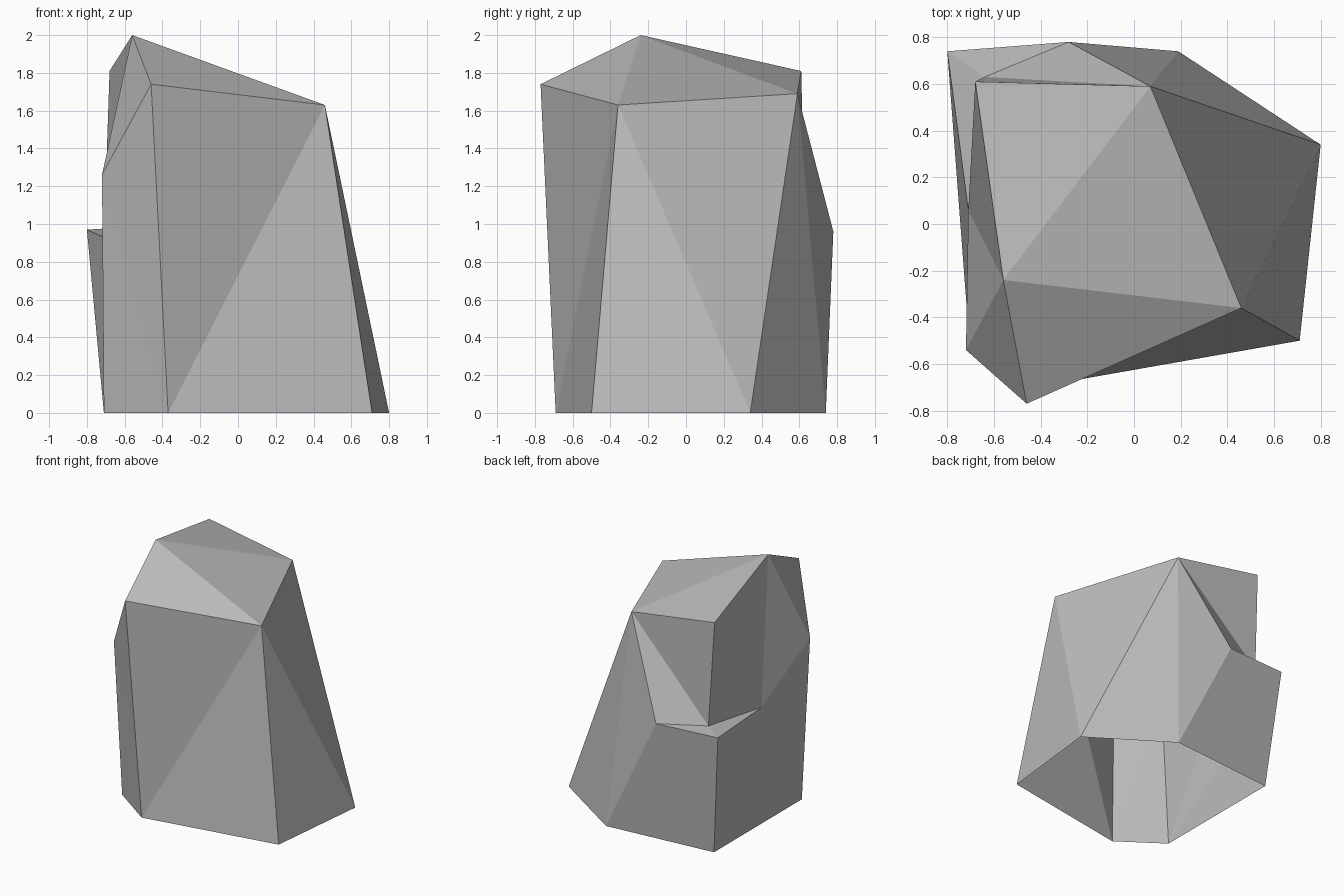
import bpy
import bmesh

cube = bpy.data.objects.get("Cube")
if cube:
    bpy.data.objects.remove(cube, do_unlink=True)


def make_material(name, color):
    mat = bpy.data.materials.new(name)
    mat.use_nodes = True
    mat.diffuse_color = color
    bsdf = next(n for n in mat.node_tree.nodes if n.type == 'BSDF_PRINCIPLED')
    bsdf.inputs["Base Color"].default_value = color
    bsdf.inputs["Roughness"].default_value = 0.9
    return mat


# Corners of the boulder
corners = {
    # foot outline, left open underneath
    "G": (0.80, 0.34, 0), "H": (0.71, -0.50, 0), "I": (-0.37, -0.69, 0),
    "K": (-0.71, -0.45, 0), "P": (-0.71, 0.66, 0), "J": (0.19, 0.74, 0),
    # crown
    "A": (-0.56, -0.24, 2.0), "B": (0.46, -0.36, 1.63), "C": (0.07, 0.59, 1.69),
    "D": (-0.68, 0.61, 1.81), "E": (-0.46, -0.77, 1.74), "F": (-0.72, -0.54, 1.26),
    # broken ledge at the back
    "L": (-0.80, 0.74, 0.97), "M": (-0.28, 0.78, 0.96),
    "N": (-0.71, 0.06, 0.93), "Q": (-0.64, 0.63, 0.98),
}

# Facets of each region, named by their corners
facets = {
    "crown": "ABC ACD AEB",
    "front": "EIB IHB FIE FKI",
    "right": "BHG BGC CGJ",
    "back": "CJM MJP MPL CMQ CQD",
    "left": "AFE ANF NKF LKN LPK ADN DQN",
    "ledge": "MLQ QLN",
}

bm = bmesh.new()
verts = {name: bm.verts.new(co) for name, co in corners.items()}
for region in facets.values():
    for facet in region.split():
        bm.faces.new([verts[c] for c in facet])
bmesh.ops.recalc_face_normals(bm, faces=bm.faces[:])

# Make sure the shell faces outward
crown = max(bm.faces, key=lambda f: f.calc_center_median().z)
if crown.normal.z < 0:
    bmesh.ops.reverse_faces(bm, faces=bm.faces[:])

mesh = bpy.data.meshes.new("boulder")
bm.to_mesh(mesh)
bm.free()
mesh.materials.append(make_material("stone grey", (0.5, 0.5, 0.5, 1)))
boulder = bpy.data.objects.new("boulder", mesh)
bpy.context.collection.objects.link(boulder)
